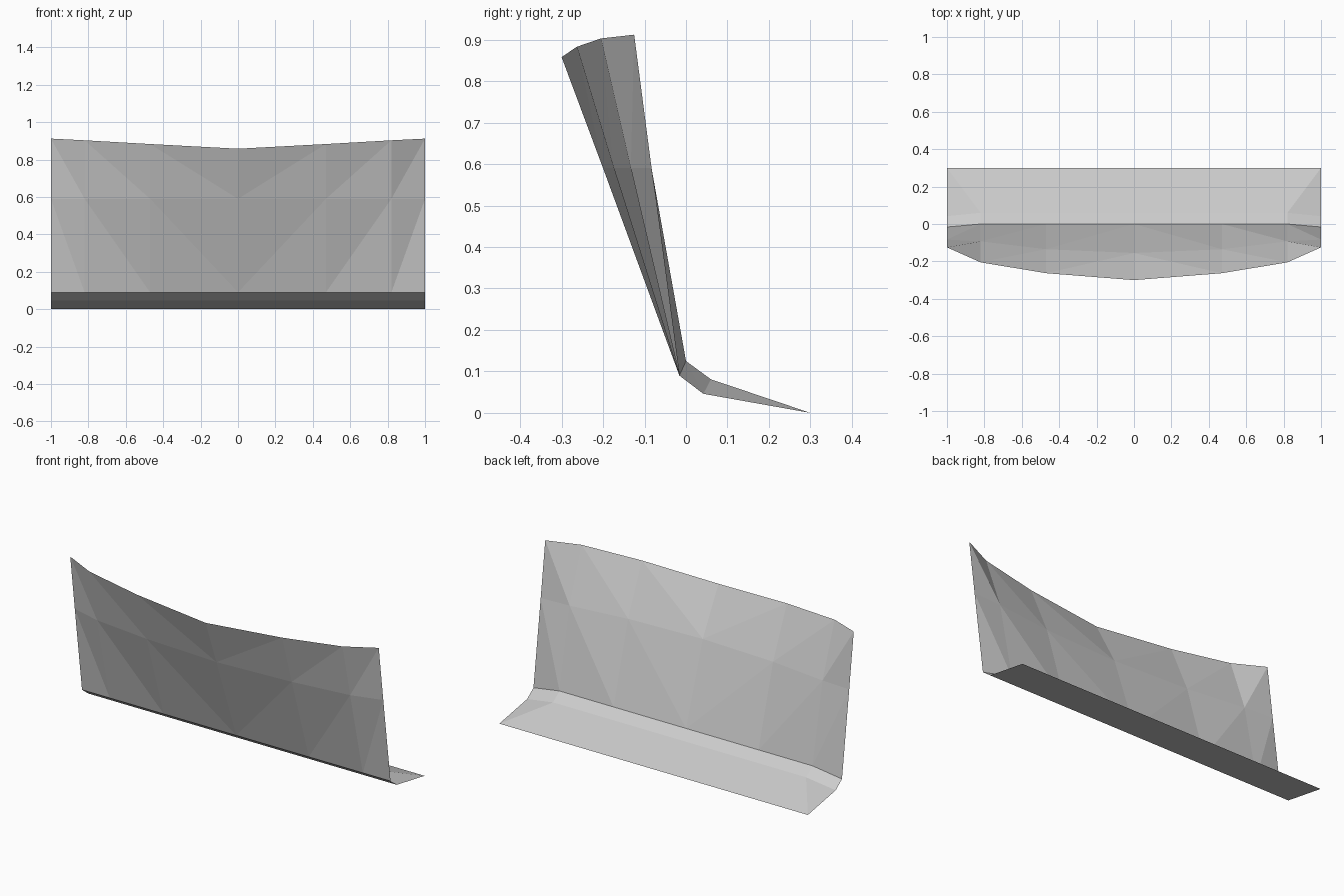
import bpy, bmesh

if "Cube" in bpy.data.objects:
    bpy.data.objects.remove(bpy.data.objects["Cube"])

# Half the stations: x, top edge (y, z), front middle y, back middle y
STATIONS = [
    (0.00, (-0.300, 0.858), -0.200, -0.155),
    (0.47, (-0.263, 0.883), -0.174, -0.135),
    (0.82, (-0.205, 0.903), -0.133, -0.093),
    (1.00, (-0.125, 0.912), -0.083, -0.083),
]
MID_Z = 0.59


def ring(station):
    """Closed side profile: up the front, down the back, around the foot."""
    x, top, front_y, back_y = station
    heel, under, tip = (-0.016, 0.09), (0.042, 0.046), (0.30, 0.0)
    ridge, step = (0.0, 0.125), (0.06, 0.081)
    if x == 1.0:                      # the end tapers to a sharp edge
        ridge, step = heel, under
    pts = [heel, (front_y, MID_Z), top, (back_y, MID_Z), ridge, step, tip, under]
    return [(x, y, z) for y, z in pts]


bm = bmesh.new()
cache = {}


def vert(co, side):
    key = (co[0] * side + 0.0, co[1], co[2])
    if key not in cache:
        cache[key] = bm.verts.new(key)
    return cache[key]


def tri(points, side):
    verts = [vert(p, side) for p in points]
    if len(set(verts)) == 3:
        bm.faces.new(verts)


# Skin neighbouring profiles with triangles, mirrored left and right
for side in (1, -1):
    for s0, s1 in zip(STATIONS, STATIONS[1:]):
        a, b = ring(s0), ring(s1)
        n = len(a)
        for k in range(n):
            j = (k + 1) % n
            if k in (2, 3):           # back of the blade
                tri((a[k], a[j], b[k]), side)
                tri((a[j], b[j], b[k]), side)
            else:
                tri((a[k], a[j], b[j]), side)
                tri((a[k], b[j], b[k]), side)

bmesh.ops.recalc_face_normals(bm, faces=bm.faces[:])
mesh = bpy.data.meshes.new("curved_blade")
bm.to_mesh(mesh)
bm.free()

# Plain grey blade with its foot
grey = bpy.data.materials.new("light grey")
grey.diffuse_color = (0.6, 0.6, 0.6, 1)
grey.use_nodes = True
grey.node_tree.nodes["Principled BSDF"].inputs["Base Color"].default_value = grey.diffuse_color
mesh.materials.append(grey)
blade = bpy.data.objects.new("curved_blade", mesh)
bpy.context.collection.objects.link(blade)
